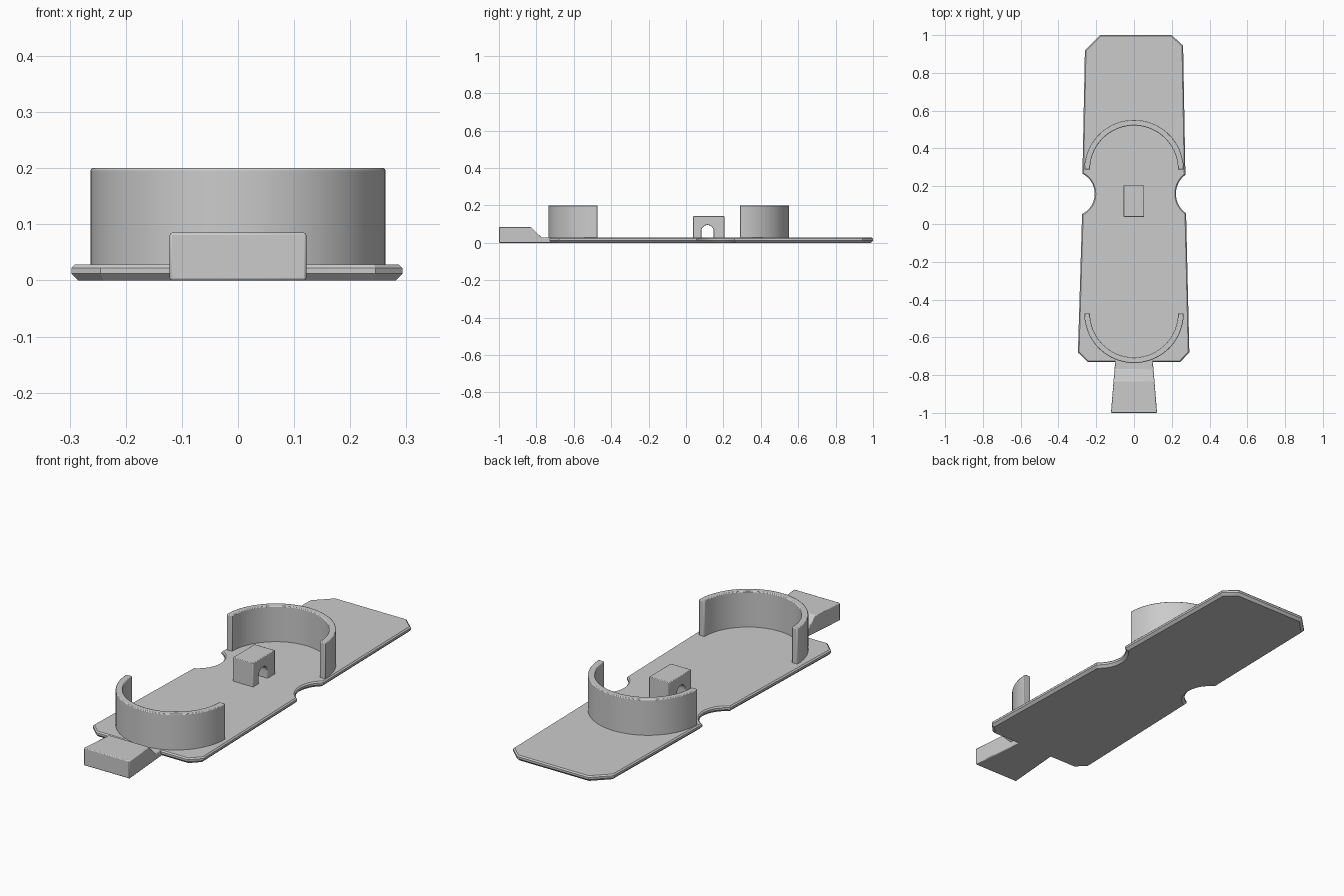
import bpy, bmesh
from math import radians, cos, sin, pi
from mathutils import Vector

cube = bpy.data.objects.get("Cube")
if cube:
    bpy.data.objects.remove(cube)

grey = bpy.data.materials.new("plain grey")
grey.use_nodes = True
colour = (0.6, 0.6, 0.6, 1)
grey.diffuse_color = colour
grey.node_tree.nodes["Principled BSDF"].inputs["Base Color"].default_value = colour


def finish(name, bm, bevel=0.004):
    bmesh.ops.recalc_face_normals(bm, faces=bm.faces[:])
    mesh = bpy.data.meshes.new(name)
    bm.to_mesh(mesh)
    bm.free()
    mesh.materials.append(grey)
    obj = bpy.data.objects.new(name, mesh)
    bpy.context.collection.objects.link(obj)
    if bevel:
        mod = obj.modifiers.new("soft edges", "BEVEL")
        mod.width = bevel
        mod.segments = 2
        mod.limit_method = "ANGLE"
        mod.angle_limit = radians(30)
    bpy.ops.object.select_all(action="DESELECT")
    obj.select_set(True)
    bpy.context.view_layer.objects.active = obj
    bpy.ops.object.shade_smooth_by_angle(angle=radians(30))
    return obj


def prism(points, offset):
    """Extrude a closed loop of 3D points; return the mesh and its two caps."""
    bm = bmesh.new()
    start = bm.faces.new([bm.verts.new(p) for p in points])
    side = bmesh.ops.extrude_face_region(bm, geom=[start], use_keep_orig=True)["geom"]
    end = next(g for g in side if isinstance(g, bmesh.types.BMFace))
    bmesh.ops.translate(bm, vec=offset,
                        verts=[g for g in side if isinstance(g, bmesh.types.BMVert)])
    bmesh.ops.recalc_face_normals(bm, faces=bm.faces[:])
    return bm, start, end


def arc(cx, cy, r, a, b, steps):
    angles = [radians(a + (b - a) * i / steps) for i in range(steps + 1)]
    return [(cx + r * cos(t), cy + r * sin(t)) for t in angles]


# Base plate with clipped corners, side notches and chamfered rims
outline = [(-0.18, 1), (0.2, 1), (0.26, 0.945)]
outline += arc(0.348, 0.16, 0.126, 127, 235, 16)
outline += [(0.293, -0.68), (0.245, -0.73), (-0.245, -0.73), (-0.297, -0.68)]
outline += arc(-0.327, 0.16, 0.119, -64, 63, 16)
outline += [(-0.26, 0.92)]
bm, bottom, top = prism([(x, y, 0.012) for x, y in outline], Vector((0, 0, 0.01)))
for face, size in ((bottom, 0.012), (top, 0.006)):
    bmesh.ops.inset_region(bm, faces=[face], thickness=size, depth=0,
                           use_even_offset=True)
    for v in face.verts:
        v.co.z += size if face is top else -size
finish("base_plate", bm, 0)

# Two half-round walls facing each other
for name, cy, first in (("front_wall", -0.473, 180), ("back_wall", 0.288, 0)):
    loop = arc(0, cy, 0.263, first, first + 180, 48)
    loop += arc(0, cy, 0.233, first + 180, first, 48)
    bm, _, _ = prism([(x, y, 0.02) for x, y in loop], Vector((0, 0, 0.18)))
    finish(name, bm)

# Centre block with an arched hole running across it
arch = arc(0.115, 0.062, 0.033, 0, 180, 16)
profile = [(0.038, 0.02), (0.038, 0.142), (0.205, 0.142), (0.205, 0.02), (0.148, 0.02)]
profile += arch + [(0.082, 0.02)]
bm, _, _ = prism([(-0.055, y, z) for y, z in profile], Vector((0.109, 0, 0)))
finish("arched_block", bm, 0.003)

# Front tab: ramped on top, widening towards its tip
profile = [(-1, 0), (-1, 0.085), (-0.83, 0.085), (-0.772, 0.028), (-0.71, 0.028), (-0.71, 0)]
bm, _, _ = prism([(-1, y, z) for y, z in profile], Vector((2, 0, 0)))
for v in bm.verts:
    v.co.x *= 0.1 + 0.022 * (-0.73 - v.co.y) / 0.27
finish("front_tab", bm)
